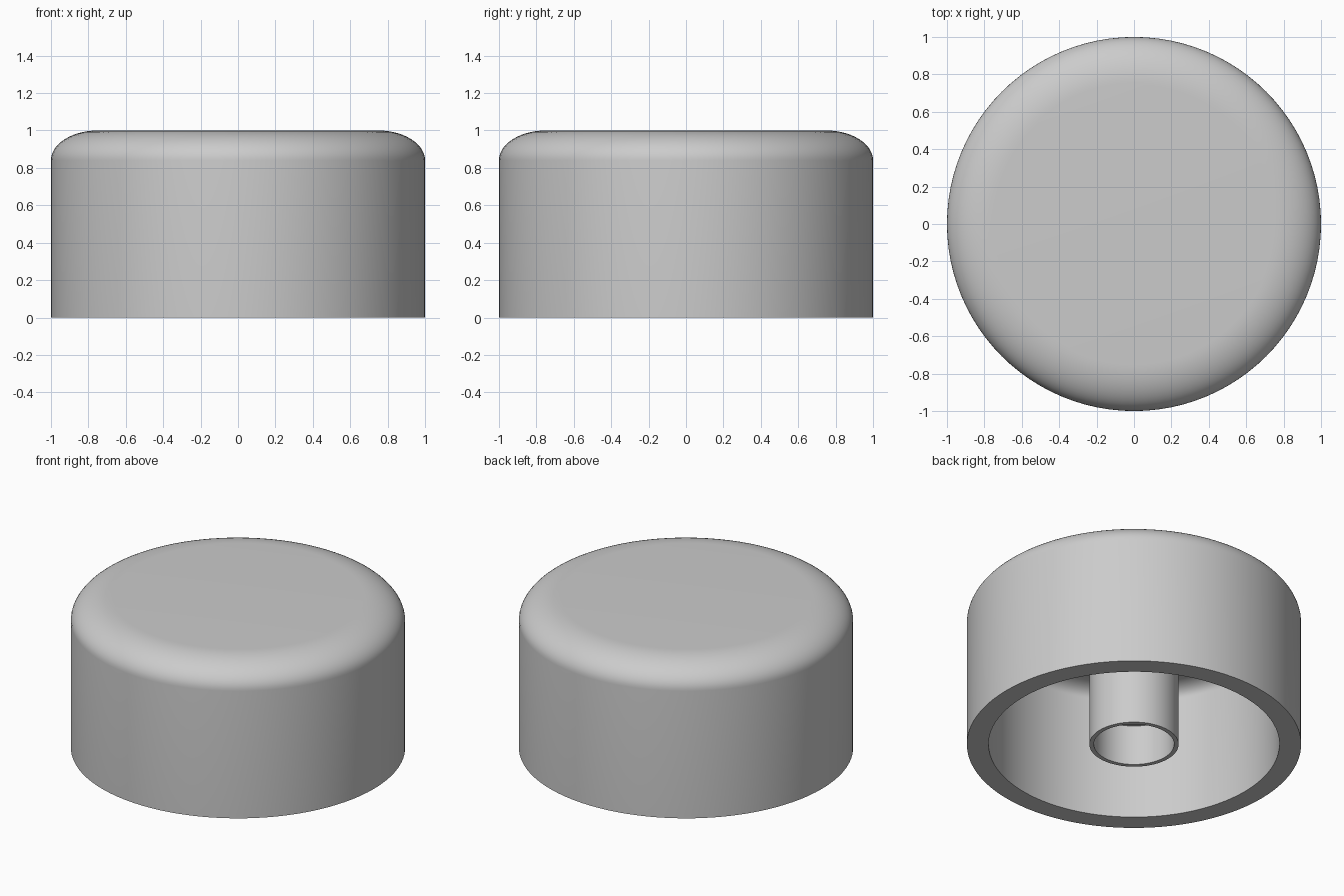
import bpy
import math

cube = bpy.data.objects.get("Cube")
if cube:
    bpy.data.objects.remove(cube, do_unlink=True)

SEGMENTS = 96

grey = bpy.data.materials.new("plain grey")
grey.use_nodes = True
colour = (0.6, 0.6, 0.6, 1)
grey.diffuse_color = colour
grey.node_tree.nodes["Principled BSDF"].inputs["Base Color"].default_value = colour


def rounded(r, z, a, b, steps=14):
    """Elliptical corner from the wall (r, z - b) up to the flat (r - a, z)."""
    angles = [math.pi / 2 * i / steps for i in range(steps + 1)]
    return [(r - a + a * math.cos(t), z - b + b * math.sin(t)) for t in angles]


def lathe(name, profile):
    """Spin an (r, z) profile around z; points on the axis become one vertex."""
    verts, rings, faces = [], [], []
    for r, z in profile:
        count = SEGMENTS if r > 0 else 1
        start = len(verts)
        for i in range(count):
            t = math.tau * i / SEGMENTS
            verts.append((r * math.cos(t), r * math.sin(t), z))
        rings.append([start + i % count for i in range(SEGMENTS + 1)])
    for low, high in zip(rings, rings[1:]):
        for i in range(SEGMENTS):
            corners = (low[i], low[i + 1], high[i + 1], high[i])
            faces.append(list(dict.fromkeys(corners)))
    mesh = bpy.data.meshes.new(name)
    mesh.from_pydata(verts, [], faces)
    mesh.materials.append(grey)
    obj = bpy.data.objects.new(name, mesh)
    bpy.context.collection.objects.link(obj)
    bpy.ops.object.select_all(action="DESELECT")
    obj.select_set(True)
    bpy.context.view_layer.objects.active = obj
    bpy.ops.object.shade_smooth_by_angle(angle=math.radians(35))
    return obj


# Hollow cap: ceiling, inner wall, bottom rim, outer wall, rounded top
ceiling = [(0, 0.87)] + rounded(0.87, 0.87, 0.12, 0.08)[::-1]
top = rounded(1, 1, 0.25, 0.16) + [(0, 1)]
lathe("cap_shell", ceiling + [(0.87, 0), (1, 0)] + top)

# Central post with a shallow blind socket
lathe("centre_post", [(0, 0.265), (0.24, 0.265), (0.24, 0), (0.267, 0), (0.267, 0.88)])
